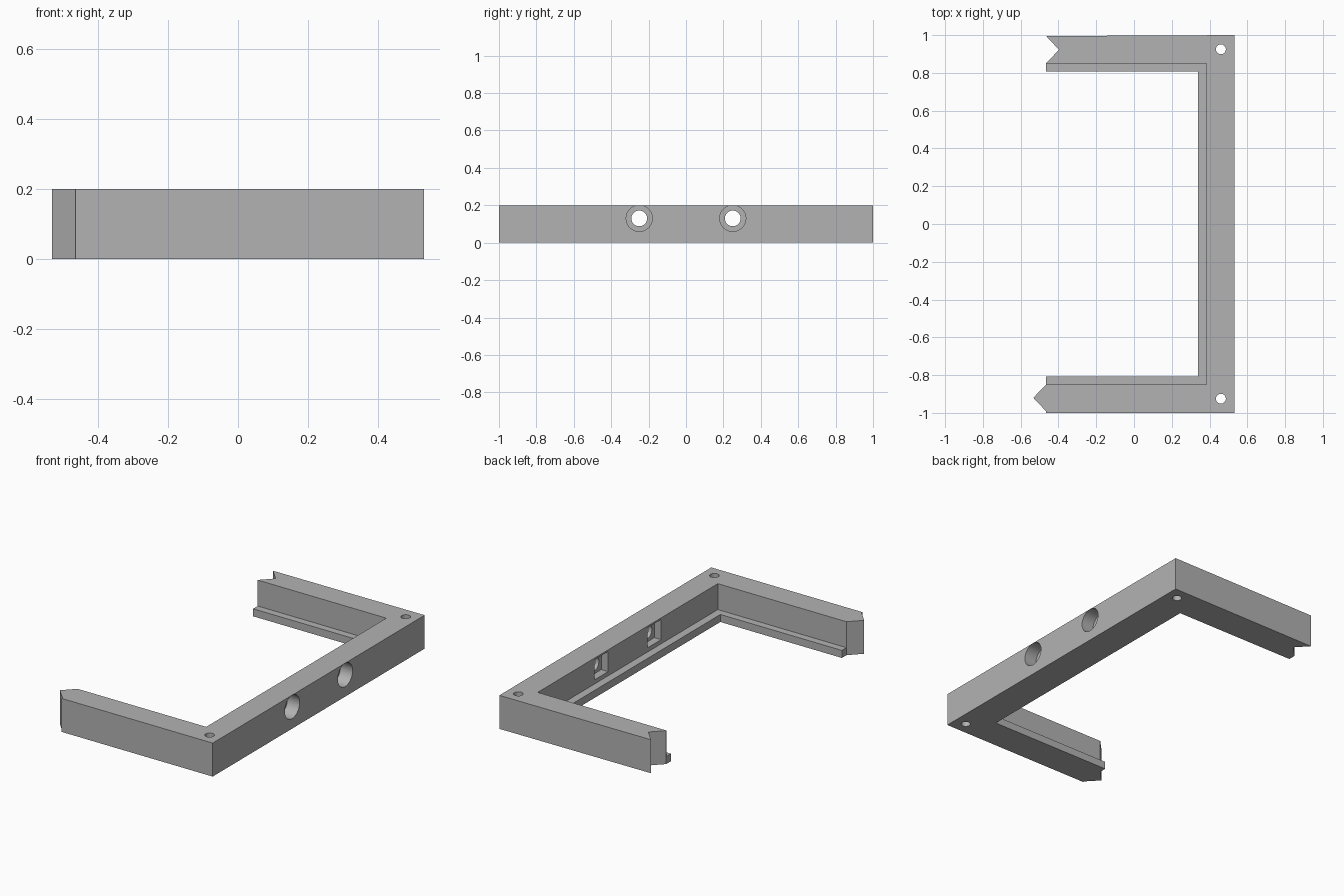
import bpy
import bmesh
from math import pi

if "Cube" in bpy.data.objects:
    bpy.data.objects.remove(bpy.data.objects["Cube"], do_unlink=True)

GREY = (0.45, 0.45, 0.45, 1)
mat = bpy.data.materials.new("plain grey")
mat.use_nodes = True
mat.diffuse_color = GREY
mat.node_tree.nodes["Principled BSDF"].inputs["Base Color"].default_value = GREY

HEIGHT, LEDGE = 0.2, 0.045
OUTER, WALL, LIP, END = 0.533, 0.385, 0.338, -0.465


def extrude_outline(name, outline, height):
    """Extrude a plan outline upward from the ground."""
    bm = bmesh.new()
    face = bm.faces.new([bm.verts.new((x, y, 0)) for x, y in outline])
    top = bmesh.ops.extrude_face_region(bm, geom=[face])["geom"]
    for v in top:
        if isinstance(v, bmesh.types.BMVert):
            v.co.z = height
    bmesh.ops.recalc_face_normals(bm, faces=bm.faces)
    mesh = bpy.data.meshes.new(name)
    bm.to_mesh(mesh)
    bm.free()
    mesh.materials.append(mat)
    obj = bpy.data.objects.new(name, mesh)
    bpy.context.collection.objects.link(obj)
    return obj


def cut(target):
    """Subtract the active object from the target and discard it."""
    cutter = bpy.context.object
    cutter.hide_render = True
    cutter.data.materials.append(mat)
    mod = target.modifiers.new("cut", 'BOOLEAN')
    mod.operation, mod.solver, mod.object = 'DIFFERENCE', 'EXACT', cutter
    bpy.context.view_layer.objects.active = target
    bpy.ops.object.modifier_apply(modifier=mod.name)
    bpy.data.objects.remove(cutter, do_unlink=True)


def cut_cylinder(target, radius, depth, location, along_x=False):
    bpy.ops.mesh.primitive_cylinder_add(
        vertices=40, radius=radius, depth=depth, location=location,
        rotation=(0, pi / 2 if along_x else 0, 0))
    cut(target)


# U-shaped frame with a pointed tongue on one arm and a matching notch on the other
frame = extrude_outline("frame", [
    (OUTER, -1), (OUTER, 1),
    (END, 0.995), (END + 0.068, 0.922), (END, 0.852), (END, 0.85),
    (WALL, 0.85), (WALL, -0.85),
    (END, -0.85), (-OUTER, -0.92), (END, -0.992), (END, -1)], HEIGHT)
# Square off the outer corner of the notched arm
frame.data.update()

# Low ledge around the inside
extrude_outline("inner_ledge", [
    (WALL, -0.85), (WALL, 0.85), (END, 0.85), (END, 0.807),
    (LIP, 0.807), (LIP, -0.807), (END, -0.807), (END, -0.85)], LEDGE)

for side in (-1, 1):
    # Upright corner holes
    cut_cylinder(frame, 0.026, 1, (0.46, side * 0.925, 0.1))
    # Wall hole, wide outer bore and square inner pocket
    y, z = side * 0.25, 0.13
    cut_cylinder(frame, 0.042, 0.6, (0.46, y, z), True)
    cut_cylinder(frame, 0.07, 0.16, (OUTER, y, z), True)
    bpy.ops.mesh.primitive_cube_add(size=1, location=(WALL, y, z))
    bpy.context.object.scale = (0.09, 0.13, 0.12)
    cut(frame)

# Smooth bores, crisp edges
bpy.ops.object.select_all(action='DESELECT')
frame.select_set(True)
bpy.context.view_layer.objects.active = frame
bpy.ops.object.shade_smooth_by_angle(angle=pi / 6)
